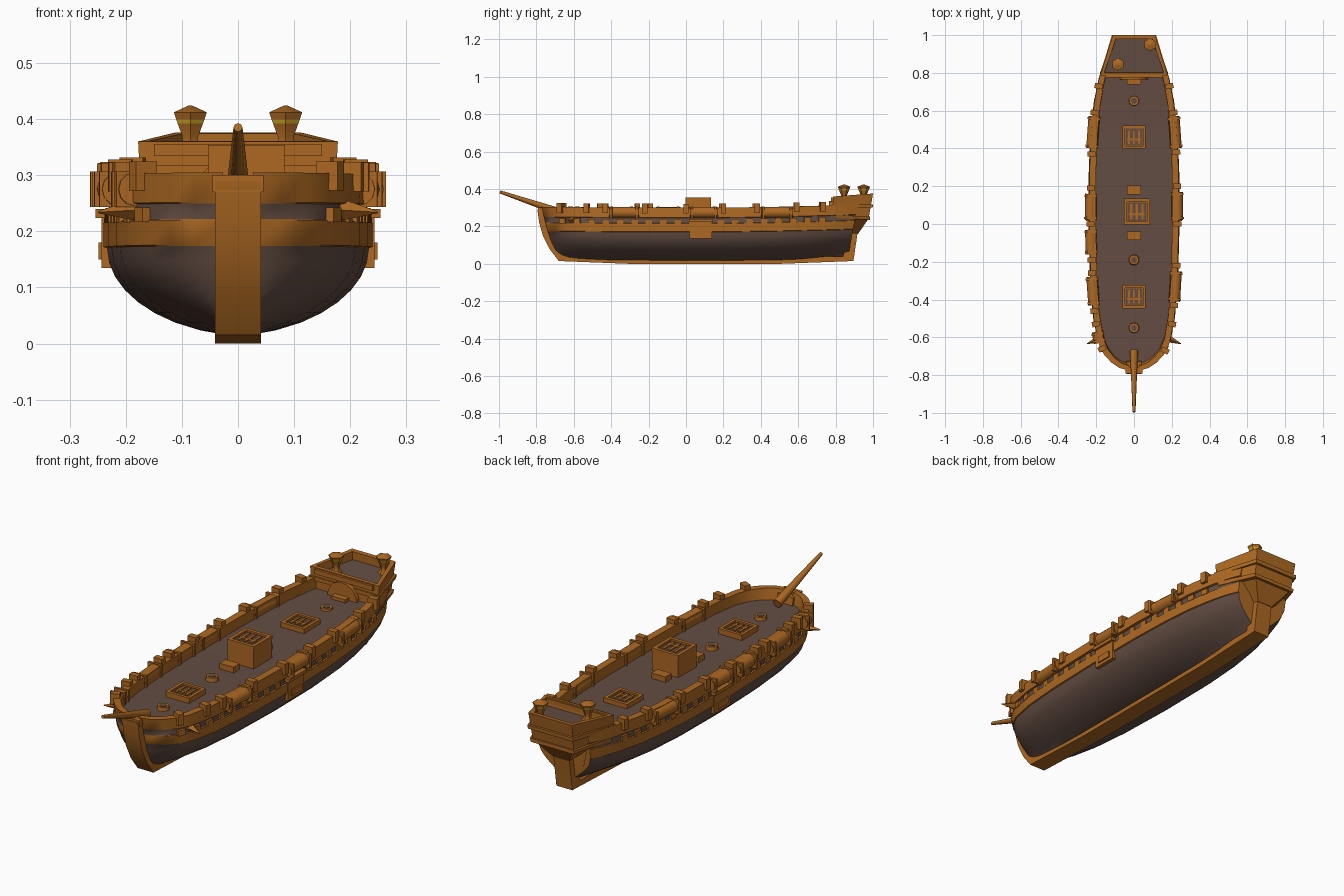
import bpy, bmesh
from math import sqrt, pi, atan2
from mathutils import Matrix, Vector

cube = bpy.data.objects.get("Cube")
if cube:
    bpy.data.objects.remove(cube, do_unlink=True)


def material(name, rgb):
    m = bpy.data.materials.new(name)
    m.use_nodes = True
    m.diffuse_color = (*rgb, 1)
    m.node_tree.nodes["Principled BSDF"].inputs["Base Color"].default_value = (*rgb, 1)
    return m


WOOD, DARK, GOLD = 0, 1, 2
MATS = [material("warm_wood", (0.42, 0.14, 0.016)),
        material("dark_planks", (0.125, 0.075, 0.056)),
        material("lantern_gold", (0.6, 0.4, 0.02))]


def finish(name, bm, mat=None, angle=0.6):
    bmesh.ops.recalc_face_normals(bm, faces=bm.faces)
    me = bpy.data.meshes.new(name)
    if mat is not None:
        for f in bm.faces:
            f.material_index = mat
    bm.to_mesh(me)
    bm.free()
    for m in MATS:
        me.materials.append(m)
    me.shade_smooth()
    me.set_sharp_from_angle(angle=angle)
    ob = bpy.data.objects.new(name, me)
    bpy.context.collection.objects.link(ob)
    return ob


def box(name, pos, size, mat=WOOD, turn=0):
    bm = bmesh.new()
    bmesh.ops.create_cube(bm, size=1, matrix=Matrix.Translation(pos)
                          @ Matrix.Rotation(turn, 4, "Z") @ Matrix.Diagonal((*size, 1)))
    return finish(name, bm, mat)


def rod(name, a, b, r1, r2, sides=10, mat=WOOD):
    a, b = Vector(a), Vector(b)
    bm = bmesh.new()
    bmesh.ops.create_cone(bm, cap_ends=True, segments=sides, radius1=r1, radius2=r2,
                          depth=(b - a).length, matrix=Matrix.Translation((a + b) / 2)
                          @ (b - a).to_track_quat("Z", "Y").to_matrix().to_4x4())
    return finish(name, bm, mat, 0.9)


def loft(name, rings, mats, angle=0.6):
    """Skin closed rings; mats gives the material of each strip."""
    bm = bmesh.new()
    vs = [[bm.verts.new(p) for p in r] for r in rings]
    n = len(vs[0])
    for a, b in zip(vs, vs[1:]):
        for i in range(n):
            j = (i + 1) % n
            bm.faces.new((a[i], a[j], b[j], b[i])).material_index = mats[i]
    bm.faces.new(vs[0])
    bm.faces.new(vs[-1])
    return finish(name, bm, None, angle)


def tapered(name, lo, hi, sunk=0):
    """Block from two trapezoids (y0, half0, y1, half1, z0, z1), top optionally sunk."""
    rings = []
    for y0, w0, y1, w1, z0, z1 in (lo, hi):
        rings.append([(-w0, y0, z0), (w0, y0, z0), (w1, y1, z1), (-w1, y1, z1)])
    bm = bmesh.new()
    a, b = [[bm.verts.new(p) for p in r] for r in rings]
    for i in range(4):
        bm.faces.new((a[i], a[i - 3], b[i - 3], b[i]))
    bm.faces.new(a)
    top = bm.faces.new(b)
    if sunk:
        bmesh.ops.recalc_face_normals(bm, faces=bm.faces)
        bmesh.ops.inset_region(bm, faces=[top], thickness=0.026)
        bmesh.ops.inset_region(bm, faces=[top], thickness=0.002, depth=-sunk)
        top.material_index = DARK
    return finish(name, bm)


# Hull: deck outline as (y, half width)
PLAN = [(-.775, .03), (-.762, .075), (-.735, .115), (-.69, .155), (-.63, .183), (-.5, .207),
        (-.3, .222), (0, .23), (.3, .228), (.5, .218), (.65, .203), (.78, .178),
        (.86, .155), (.92, .13)]
LOW = 9


def half_width(y):
    for (a, wa), (b, wb) in zip(PLAN, PLAN[1:]):
        if a <= y <= b:
            return wa + (wb - wa) * (y - a) / (b - a)
    return PLAN[-1][1]


def sheer(y):
    return 0.02 * y * abs(y) if y > 0 else 0.008 * y * y


def hull_ring(y, w):
    s = (y - PLAN[0][0]) / (PLAN[-1][0] - PLAN[0][0])
    k = 1.1 + 1.0 * (1 - s) ** 8 + 2.5 * s ** 10
    pts = []

    def add(x, z, inner=0):
        bow = -.64 - .135 * sqrt(min(z, .3) / .3) + inner
        stern = .86 + .06 * z / .3 - inner
        pts.append((x, bow + (stern - bow) * s, z + sheer(y) * min(1, z / .2)))

    for i in range(LOW):
        t = (i / (LOW - 1)) ** 1.4
        add(max(.02, w * 1.015 * sqrt(1 - (1 - t) ** 2) ** k), .015 + .155 * t)
    for f, z in ((1.045, .172), (1.045, .215), (1.015, .217), (1.0, .245), (1.05, .247), (1.03, .3)):
        add(w * f, z)
    for z in (.3, .25):
        add(w * .88, z, .025)
    return pts + [(-x, y2, z) for x, y2, z in reversed(pts)]


side = [DARK] * (LOW - 1) + [WOOD, WOOD, WOOD, DARK, WOOD, WOOD, WOOD, WOOD]
loft("hull", [hull_ring(y, w) for y, w in PLAN], side + [DARK] + side[::-1] + [WOOD], 0.7)

# Keel, stem and stern post as one timber
outline = [(-.795, .29), (-.785, .22), (-.765, .15), (-.73, .08), (-.68, .015), (-.3, 0),
           (.5, 0), (.895, .015), (.915, .15), (.935, .25), (.88, .25), (.865, .15),
           (.84, .04), (0, .025), (-.62, .05), (-.68, .12), (-.72, .22), (-.73, .29)]
loft("keel_and_stem", [[(x, y, z) for y, z in outline] for x in (-.041, .041)], [WOOD] * len(outline))

# Bowsprit
rod("bowsprit", (0, -.67, .275), (0, -.995, .385), .021, .008, 8)
box("bowsprit_collar", (0, -.775, .285), (.09, .035, .03))

# Raised stern with its counter and mouldings
tapered("stern_castle", (.785, .172, .975, .105, .25, .235), (.785, .178, 1.0, .112, .36, .376), .038)
tapered("stern_counter", (.86, .045, .92, .04, .17, .16), (.82, .16, .975, .1, .252, .24))
tapered("stern_moulding", (.78, .183, .998, .116, .3, .3), (.78, .183, 1.0, .117, .318, .318))
tapered("stern_lower_moulding", (.8, .175, .985, .111, .245, .235), (.8, .18, .985, .114, .262, .252))
rod("stern_arch", (0, .765, .262), (0, .79, .262), .075, .075, 20)
box("stern_beam", (0, .79, .345), (.30, .03, .022))


# Lanterns
def lantern(x, y):
    prof = [(.026, .335), (.015, .352), (.016, .368), (.026, .392), (.029, .399), (.034, .412), (.004, .424)]
    bm = bmesh.new()
    rows = []
    for r, z in prof:
        ring = bmesh.ops.create_circle(bm, segments=6, radius=r, matrix=Matrix.Translation((x, y, z)))
        rows.append(ring["verts"])
    for k, (a, b) in enumerate(zip(rows, rows[1:])):
        for i in range(6):
            f = bm.faces.new((a[i], a[i - 5], b[i - 5], b[i]))
            f.material_index = GOLD if k == 3 else WOOD
    bm.faces.new(rows[-1])
    finish("lantern", bm)


lantern(-.085, .845)
lantern(.085, .95)


# Grated hatches
def hatch(name, x, y, w, top):
    box(name + "_coaming", (x, y, (top + .245) / 2), (w, w, top - .245))
    box(name + "_opening", (x, y, top), (w * .74, w * .74, .004), DARK)
    for i in (-1, 0, 1):
        box(name + "_bar", (x + i * w * .22, y, top + .003), (w * .09, w * .6, .009))
    box(name + "_crossbar", (x, y - w * .1, top + .003), (w * .62, w * .09, .008))
    for i in (-1, 1):
        box(name + "_rim", (x + i * w * .45, y, top + .003), (w * .12, w, .012))
        box(name + "_rim", (x, y + i * w * .45, top + .003), (w, w * .12, .012))


hatch("aft_hatch", 0, .46, .12, .268)
hatch("fore_hatch", 0, -.385, .12, .268)
hatch("deck_house", .015, .065, .135, .345)
for y in (.76, .18, -.062):
    box("deck_step", (0, y, .262), (.072, .045, .03))

# Mast rings
for y in (.652, -.19, -.55):
    rod("mast_ring", (0, y, .245), (0, y, .268), .03, .026, 10)
    rod("mast_socket", (0, y, .266), (0, y, .27), .016, .016, 10, DARK)


# Items along the rail follow the hull curve
def rail_spot(sign, y, out=0):
    turn = -sign * atan2(half_width(y + .02) - half_width(y - .02), .04)
    return sign * (half_width(y) + out), turn


ROLLS = {1: [(.40, .57), (.02, .17), (-.41, -.25)],
         -1: [(.40, .57), (.02, .16), (-.16, -.03), (-.43, -.28), (-.63, -.57)]}
POSTS = {1: (.73, .59, .38, .2, 0, -.22, -.43, -.53, -.67),
         -1: (.73, .59, .37, .19, 0, -.19, -.26, -.46, -.53, -.66)}
for sign in (1, -1):
    for a, b in ROLLS[sign]:
        rod("rail_roll", (rail_spot(sign, a)[0], a, .275), (rail_spot(sign, b)[0], b, .275), .03, .03, 12)
        for y in (a + .012, b - .012):
            x, turn = rail_spot(sign, y)
            box("roll_strap", (x, y, .275), (.068, .012, .064), WOOD, turn)
    for y in POSTS[sign]:
        x, turn = rail_spot(sign, y)
        box("rail_post", (x, y, .295 + sheer(y)), (.042, .028, .052), WOOD, turn)
    # Short blocks along the dark strake
    for i in range(19):
        y = -.66 + i * .077
        x, turn = rail_spot(sign, y, .002)
        box("strake_block", (x, y, .226 + sheer(y)), (.014, .035, .026), WOOD, turn)
    # Boarding steps
    box("boarding_panel", (sign * .228, .08, .185), (.03, .12, .1))
    box("boarding_ledge", (sign * .238, .08, .232), (.032, .13, .016))
    box("boarding_step", (sign * .24, .08, .165), (.018, .075, .03))
    # Pointed fittings at the bow
    x, turn = rail_spot(sign, -.6)
    for tip in (-.06, .06):
        rod("bow_fitting", (x, -.61, .238), (x + tip, -.61 - abs(tip) * .4, .234), .018, .002, 4)
